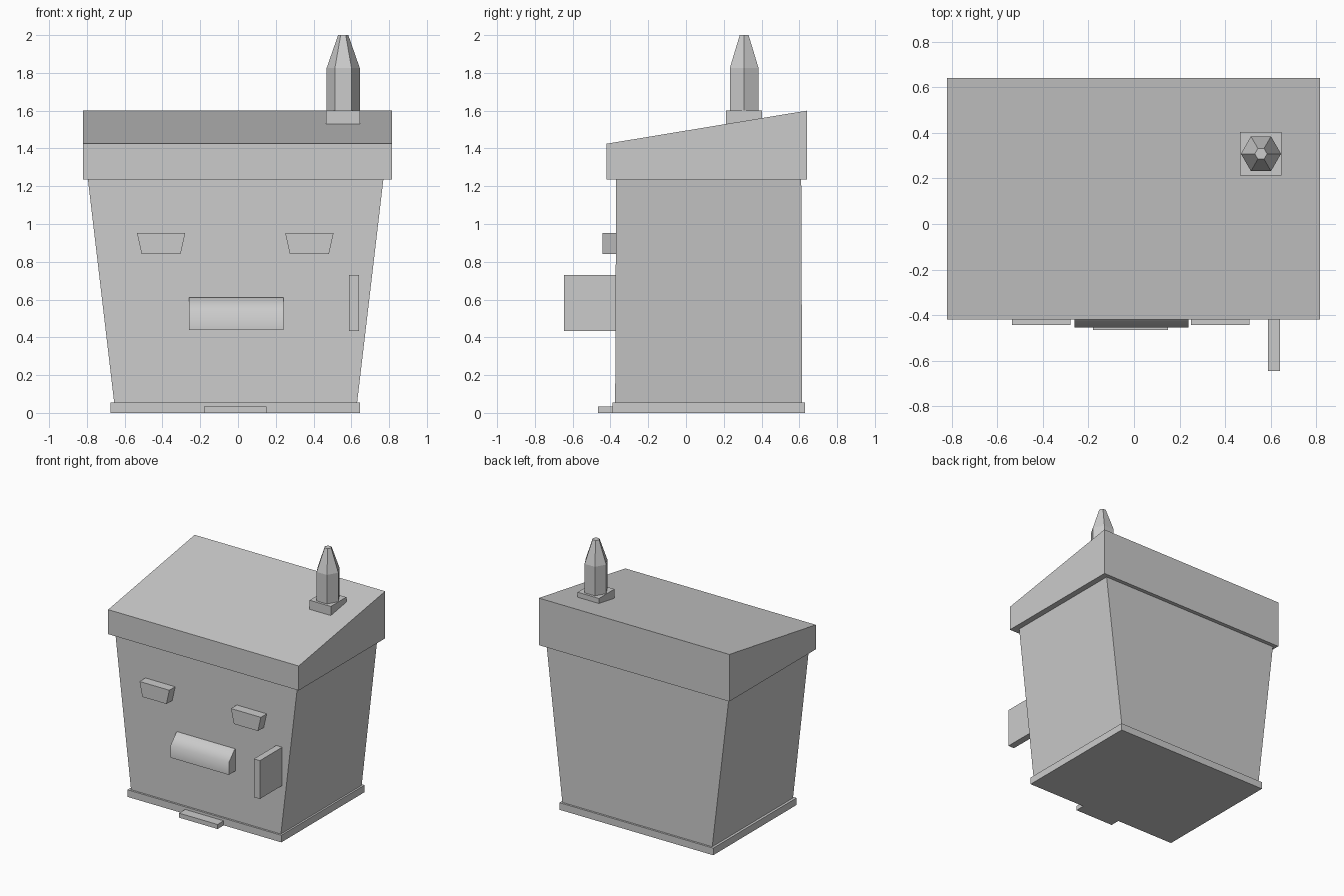
import bpy, bmesh
from math import cos, sin, pi, radians

if "Cube" in bpy.data.objects:
    bpy.data.objects.remove(bpy.data.objects["Cube"], do_unlink=True)

GREY = (0.6, 0.6, 0.6, 1)
mat = bpy.data.materials.new("plain_grey")
mat.use_nodes = True
mat.diffuse_color = GREY
mat.node_tree.nodes["Principled BSDF"].inputs["Base Color"].default_value = GREY


def loft(name, rings, smooth=False):
    """Solid skinned through a list of equally long point rings."""
    bm = bmesh.new()
    loops = [[bm.verts.new(p) for p in ring] for ring in rings]
    n = len(rings[0])
    for a, b in zip(loops, loops[1:]):
        for i in range(n):
            j = (i + 1) % n
            bm.faces.new((a[i], a[j], b[j], b[i]))
    bm.faces.new(loops[0][::-1])
    bm.faces.new(loops[-1])
    bmesh.ops.recalc_face_normals(bm, faces=bm.faces)
    mesh = bpy.data.meshes.new(name)
    bm.to_mesh(mesh)
    bm.free()
    mesh.materials.append(mat)
    obj = bpy.data.objects.new(name, mesh)
    bpy.context.collection.objects.link(obj)
    if smooth:
        bpy.ops.object.select_all(action="DESELECT")
        obj.select_set(True)
        bpy.context.view_layer.objects.active = obj
        bpy.ops.object.shade_smooth_by_angle(angle=radians(60))
    return obj


def rect(x0, x1, y0, y1, z):
    return [(x0, y0, z), (x1, y0, z), (x1, y1, z), (x0, y1, z)]


def box(name, x0, x1, y0, y1, z0, z1):
    return loft(name, [rect(x0, x1, y0, y1, z0), rect(x0, x1, y0, y1, z1)])


def extrude_x(name, profile, x0, x1, smooth=False):
    return loft(name, [[(x, y, z) for y, z in profile] for x in (x0, x1)], smooth)


def hexagon(cx, cy, r, z):
    return [(cx + r * cos(i * pi / 3), cy + r * sin(i * pi / 3), z) for i in range(6)]


# Base slab, flared walls and overhanging sloped roof
box("base_slab", -0.675, 0.645, -0.39, 0.63, 0, 0.055)
loft("walls", [rect(-0.655, 0.63, -0.375, 0.615, 0.05),
               rect(-0.795, 0.77, -0.37, 0.61, 1.24)])
extrude_x("roof", [(-0.42, 1.235), (0.64, 1.235), (0.64, 1.6), (-0.42, 1.425)],
          -0.82, 0.815)

# Chimney: square plinth with a tapered six-sided stack
box("chimney_plinth", 0.465, 0.647, 0.213, 0.403, 1.5, 1.6)
loft("chimney_stack", [hexagon(0.557, 0.308, r, z)
                       for r, z in ((0.088, 1.6), (0.088, 1.825), (0.027, 2.0))])

# Windows, wider at the top
for side, cx in (("right", -0.407), ("left", 0.378)):
    loft(side + "_window", [rect(cx - w, cx + w, -0.443, -0.36, z)
                            for w, z in ((0.103, 0.84), (0.128, 0.953))])

# Awning, door panel and doorstep
extrude_x("awning", [(-0.36, 0.44), (-0.455, 0.44), (-0.455, 0.535), (-0.385, 0.61),
                     (-0.36, 0.61)], -0.26, 0.24, smooth=True)
box("open_door", 0.588, 0.64, -0.645, -0.36, 0.433, 0.73)
box("doorstep", -0.18, 0.15, -0.465, -0.38, 0, 0.035)
